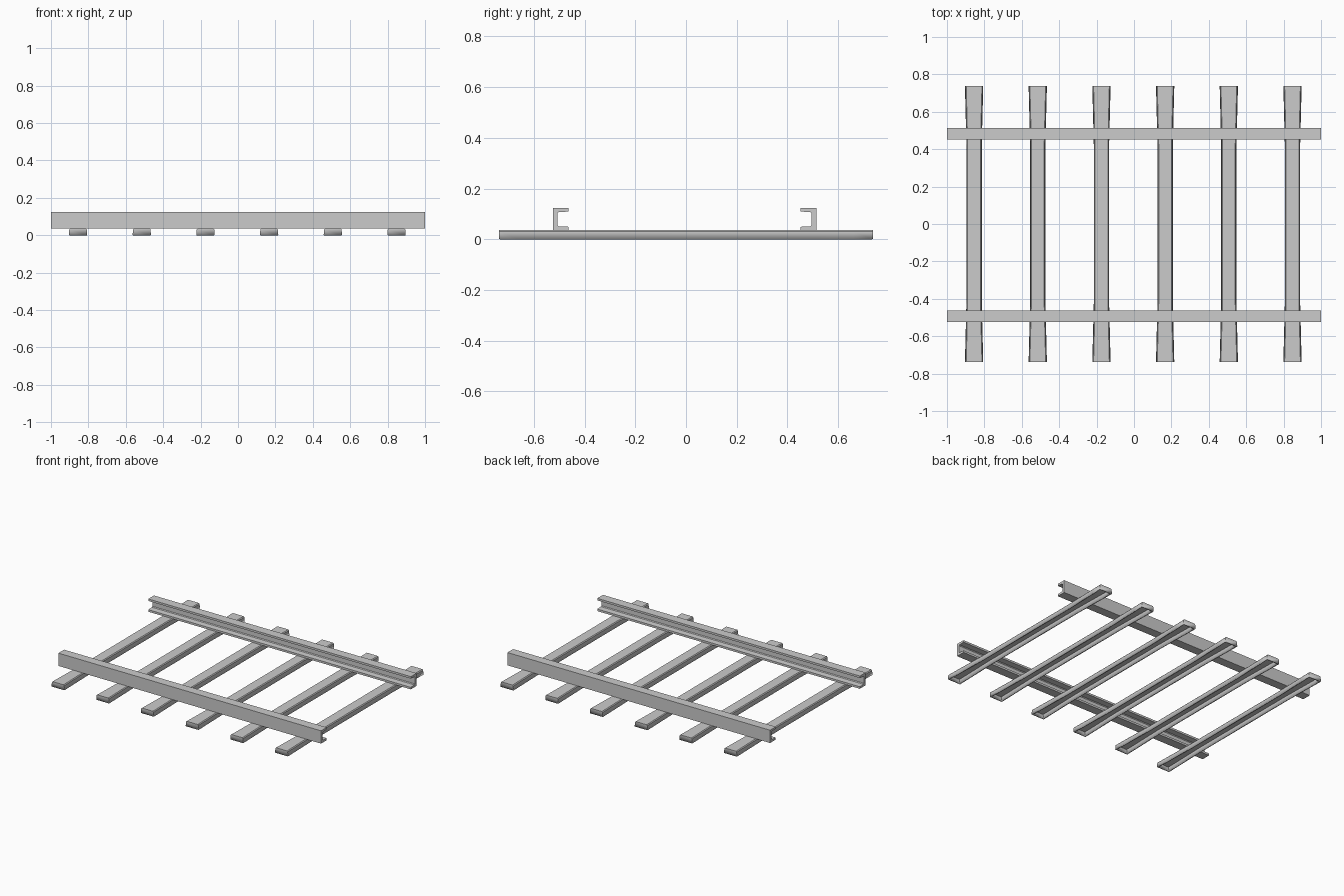
import bpy, bmesh, math

if "Cube" in bpy.data.objects:
    bpy.data.objects.remove(bpy.data.objects["Cube"])


def finish(bm, name):
    bmesh.ops.recalc_face_normals(bm, faces=bm.faces[:])
    me = bpy.data.meshes.new(name)
    bm.to_mesh(me)
    bm.free()
    ob = bpy.data.objects.new(name, me)
    bpy.context.collection.objects.link(ob)
    return ob


def smooth(ob):
    bpy.ops.object.select_all(action='DESELECT')
    ob.select_set(True)
    bpy.context.view_layer.objects.active = ob
    bpy.ops.object.shade_smooth_by_angle(angle=math.radians(30))


# Channel rail: C profile with the web outside, extruded along x
def rail(name, y_web, inward):
    w, z0, z1, t, f = 0.062, 0.035, 0.123, 0.018, 0.016
    c = 0.005
    prof = [(0, z0), (w, z0), (w, z0 + f - 0.002), (t + c, z0 + f), (t, z0 + f + c),
            (t, z1 - f - c), (t + c, z1 - f), (w, z1 - f + 0.002), (w, z1), (0, z1)]
    bm = bmesh.new()
    face = bm.faces.new([bm.verts.new((-1, y_web + inward * a, z)) for a, z in prof])
    ext = bmesh.ops.extrude_face_region(bm, geom=[face])
    # keep the starting cap so the solid is closed at both ends
    moved = [v for v in ext["geom"] if isinstance(v, bmesh.types.BMVert)]
    bmesh.ops.translate(bm, verts=moved, vec=(2, 0, 0))
    if not any(all(abs(v.co.x + 1) < 1e-5 for v in f.verts) for f in bm.faces):
        bmesh.ops.holes_fill(bm, edges=[e for e in bm.edges if e.is_boundary])
    smooth(finish(bm, name))


# Sleeper: pressed steel trough, open below, wider towards its closed ends
def sleeper(name, x):
    stations = [(-0.737, 0.049), (-0.66, 0.047), (-0.42, 0.041),
                (0.42, 0.041), (0.66, 0.047), (0.737, 0.049)]
    h = 0.036
    bm = bmesh.new()
    rows = []
    for y, w in stations:
        prof = [(-w, 0), (-w + 0.002, h - 0.006), (-w + 0.007, h),
                (w - 0.007, h), (w - 0.002, h - 0.006), (w, 0)]
        rows.append([bm.verts.new((px, y, pz)) for px, pz in prof])
    for a, b in zip(rows, rows[1:]):
        for i in range(5):
            bm.faces.new((a[i], a[i + 1], b[i + 1], b[i]))
    bm.faces.new(rows[0])
    bm.faces.new(rows[-1])
    bmesh.ops.recalc_face_normals(bm, faces=bm.faces[:])
    # make sure the shell faces outward before thickening inward
    top = max(bm.faces, key=lambda f: f.calc_center_median().z)
    flip = top.normal.z < 0
    ob = finish(bm, name)
    if flip:
        ob.data.flip_normals()
    ob.location.x = x
    mod = ob.modifiers.new("thickness", 'SOLIDIFY')
    mod.thickness = 0.009
    mod.offset = -1
    smooth(ob)


rail("front_rail", -0.525, 1)
rail("back_rail", 0.514, -1)
for i in range(6):
    sleeper(f"sleeper_{i + 1}", -0.855 + i * 0.3405)
